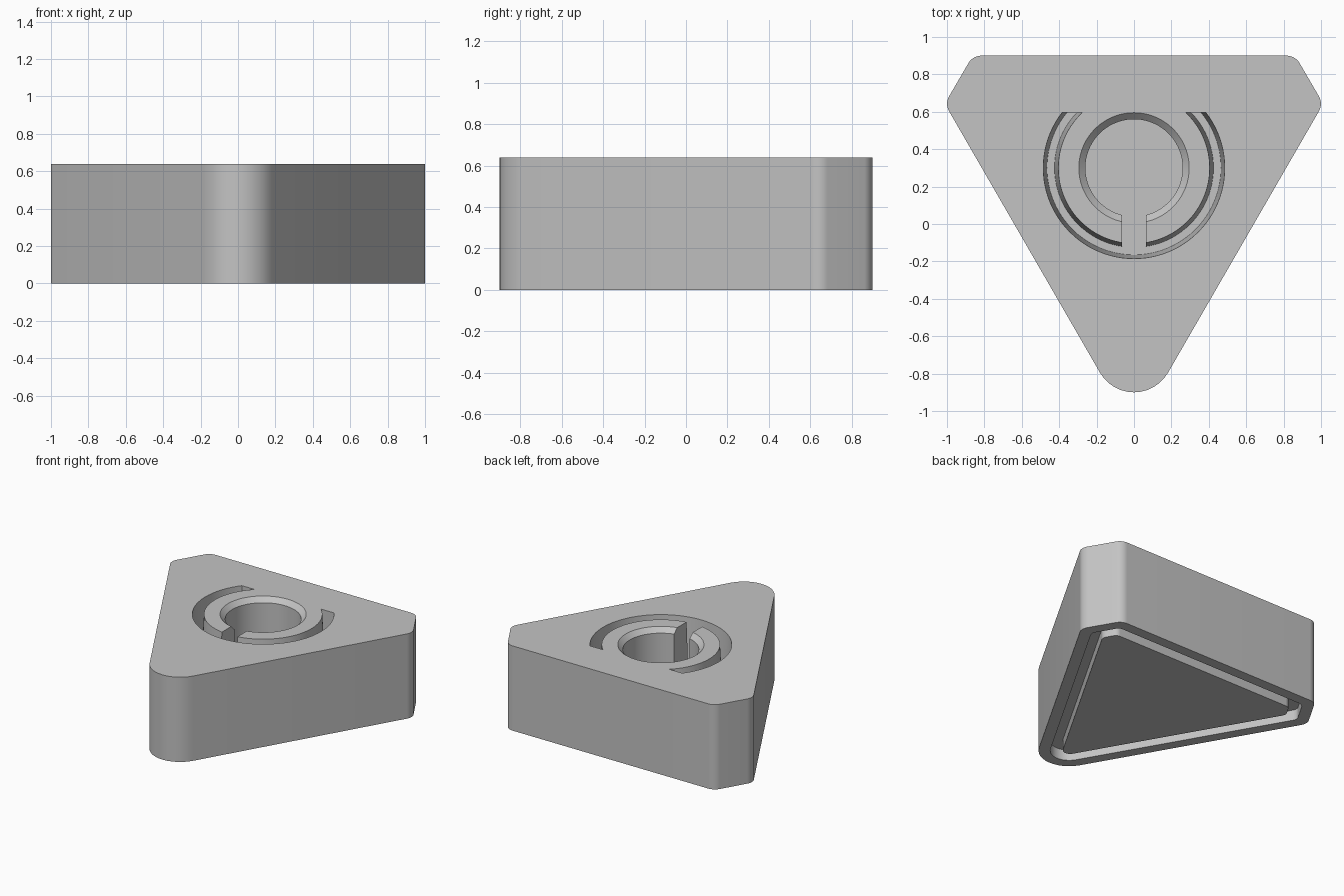
import bpy, bmesh, math
from mathutils import Vector

cube = bpy.data.objects.get("Cube")
if cube:
    bpy.data.objects.remove(cube, do_unlink=True)

HEIGHT = 0.64
FLOOR = 0.24            # floor shared by the bore, slot and ring groove
CENTRE = Vector((0, 0.3, 0))

# Sharp corners of the triangular outline (counter-clockwise) with fillet radius
CORNERS = [((0, -1.11), 0.21), ((1.012, 0.643), 0.08), ((0.862, 0.9), 0.08),
           ((-0.862, 0.9), 0.08), ((-1.012, 0.643), 0.08)]


def outline(inset=0.0, steps=12):
    """Filleted outline, moved inward by the inset."""
    pts = [Vector(c) for c, r in CORNERS]
    n = len(pts)
    result = []
    for i, (c, radius) in enumerate(CORNERS):
        d_in = (pts[i] - pts[i - 1]).normalized()
        d_out = (pts[(i + 1) % n] - pts[i]).normalized()
        n_in, n_out = Vector((-d_in.y, d_in.x)), Vector((-d_out.y, d_out.x))
        inward = (n_in + n_out) / (1 + n_in.dot(n_out))
        r = max(radius - inset, 0.05)
        mid = pts[i] + inward * (inset + r)
        start = math.atan2(-n_in.y, -n_in.x)
        turn = d_in.angle(d_out)
        for k in range(steps + 1):
            a = start + turn * k / steps
            result.append(mid + r * Vector((math.cos(a), math.sin(a))))
    return result


def make_object(name, bm):
    bmesh.ops.recalc_face_normals(bm, faces=bm.faces)
    mesh = bpy.data.meshes.new(name)
    bm.to_mesh(mesh)
    bm.free()
    obj = bpy.data.objects.new(name, mesh)
    bpy.context.collection.objects.link(obj)
    return obj


def prism(name, points, z0, z1):
    bm = bmesh.new()
    face = bm.faces.new([bm.verts.new((p[0], p[1], z0)) for p in points])
    top = bmesh.ops.extrude_face_region(bm, geom=[face])["geom"]
    bmesh.ops.translate(bm, vec=(0, 0, z1 - z0),
                        verts=[v for v in top if isinstance(v, bmesh.types.BMVert)])
    return make_object(name, bm)


def lathe(profile):
    """Closed (radius, z) profile spun about the bore axis."""
    bm = bmesh.new()
    verts = [bm.verts.new(CENTRE + Vector((r, 0, z))) for r, z in profile]
    edges = [bm.edges.new((verts[i - 1], verts[i])) for i in range(len(verts))]
    bmesh.ops.spin(bm, geom=verts + edges, cent=CENTRE, axis=(0, 0, 1),
                   angle=2 * math.pi, steps=96, use_merge=False)
    bmesh.ops.remove_doubles(bm, verts=bm.verts, dist=1e-4)
    loose = [e for e in bm.edges if not e.link_faces]
    bmesh.ops.delete(bm, geom=loose, context="EDGES")
    return bm


def cut(target, cutter):
    mod = target.modifiers.new("cut", "BOOLEAN")
    mod.operation, mod.solver, mod.object = "DIFFERENCE", "EXACT", cutter
    with bpy.context.temp_override(object=target, active_object=target):
        bpy.ops.object.modifier_apply(modifier=mod.name)
    bpy.data.objects.remove(cutter, do_unlink=True)


# Triangular block
body = prism("triangular_body", outline(), 0, HEIGHT)

# Channel around the underside, leaving a flush centre plate
channel = prism("channel_cutter", outline(0.08), -0.1, 0.08)
cut(channel, prism("plate_cutter", outline(0.165), -0.2, 0.2))
cut(body, channel)

# Blind bore with a chamfered mouth
cut(body, make_object("bore_cutter", lathe(
    [(0, FLOOR), (0.26, FLOOR), (0.26, 0.605), (0.295, HEIGHT), (0.295, 0.7), (0, 0.7)])))

# Tapered ring groove, stopped by a flat end at the back
groove = lathe([(0.425, FLOOR), (0.465, FLOOR), (0.485, HEIGHT), (0.485, 0.7),
                (0.405, 0.7), (0.405, HEIGHT)])
sliced = bmesh.ops.bisect_plane(
    groove, geom=groove.verts[:] + groove.edges[:] + groove.faces[:],
    plane_co=(0, 0.595, 0), plane_no=(0, 1, 0), clear_outer=True)["geom_cut"]
bmesh.ops.holes_fill(groove, edges=[e for e in groove.edges if e.is_boundary], sides=0)
cut(body, make_object("groove_cutter", groove))

# Slot joining the bore to the groove
cut(body, prism("slot_cutter", [(-0.065, -0.14), (0.065, -0.14), (0.065, 0.1), (-0.065, 0.1)],
                FLOOR, 0.75))

# Plain grey finish
grey = bpy.data.materials.new("plain grey")
grey.use_nodes = True
colour = (0.55, 0.55, 0.55, 1)
grey.diffuse_color = colour
grey.node_tree.nodes["Principled BSDF"].inputs["Base Color"].default_value = colour
body.data.materials.clear()
body.data.materials.append(grey)

bpy.ops.object.select_all(action="DESELECT")
body.select_set(True)
bpy.context.view_layer.objects.active = body
bpy.ops.object.shade_smooth_by_angle(angle=math.radians(25))
